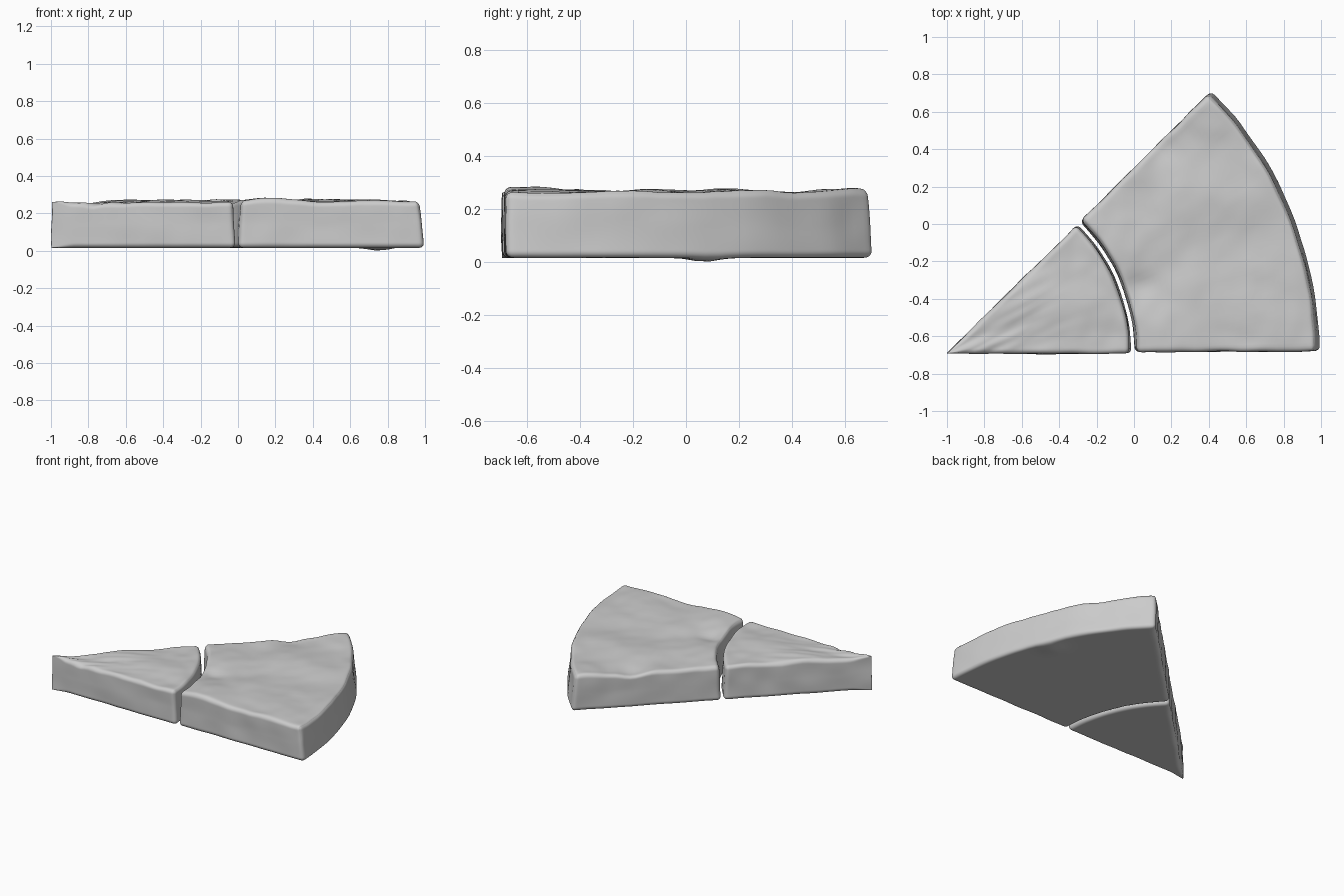
import bpy, bmesh, math
from mathutils import Vector, noise

if "Cube" in bpy.data.objects:
    bpy.data.objects.remove(bpy.data.objects["Cube"])

stone = bpy.data.materials.new("stone grey")
stone.use_nodes = True
grey = (0.6, 0.6, 0.6, 1)
stone.diffuse_color = grey
stone.node_tree.nodes["Principled BSDF"].inputs["Base Color"].default_value = grey

APEX = Vector((-1.0, -0.693, 0))
STEPS = 44


def bump(x, y, cx, cy, size):
    return math.exp(-((x - cx) ** 2 + (y - cy) ** 2) / size ** 2)


def rounded(point, half, radius):
    """Round off the corners of a box surface point."""
    core = Vector([max(-h + radius, min(h - radius, c)) for c, h in zip(point, half)])
    out = point - core
    return core + out.normalized() * radius if out.length > 1e-6 else point


def top_height(x, y):
    h = 0.265 + 0.018 * noise.noise(Vector((x * 3.5, y * 3.5, 2)))
    h += 0.005 * noise.noise(Vector((x * 11, y * 11, 5)))
    h += 0.012 * bump(x, y, 0.2, -0.62, 0.2) + 0.01 * bump(x, y, 0.4, 0.62, 0.15)
    h -= 0.02 * bump(x, y, 0.13, 0.4, 0.1)             # chipped edge
    h -= 0.014 * bump(x, y, 0.02, -0.33, 0.08)         # chip by the crack
    # worn streaks running out of the tip
    wear = bump(x, y, -0.85, -0.55, 0.33)
    across = (x + 1) * 0.5 - (y + 0.69)
    return h - wear * (0.012 + 0.014 * noise.noise(Vector((x * 4, across * 22, 0))))


def slab(name, r0, r1, a0, a1, taper_in, taper_out):
    """Curved wedge block: a finely divided box bent round the tip."""
    bm = bmesh.new()
    bmesh.ops.create_cube(bm, size=2)
    bmesh.ops.subdivide_edges(bm, edges=bm.edges[:], cuts=STEPS - 1, use_grid_fill=True)
    for v in bm.verts:
        # crowd the rows towards the edges
        p = Vector([math.sin(c * math.pi / 2) for c in v.co])
        r_mid, r_half = (r0 + r1) / 2, (r1 - r0) / 2
        a_mid, a_half = math.radians(a0 + a1) / 2, math.radians(a1 - a0) / 2
        width = (r_mid + p.x * r_half) * a_half
        half = Vector((r_half, width, 0.125))
        q = rounded(Vector([a * b for a, b in zip(p, half)]), half, min(0.028, width * 0.6))
        f = (q.z + 0.125) / 0.25
        r = r_mid + q.x
        r += f * (taper_in * max(0, -p.x) ** 4 - taper_out * max(0, p.x) ** 4)
        a = a_mid + q.y / width * a_half
        x, y = APEX.x + r * math.cos(a), APEX.y + r * math.sin(a)
        z = 0.016 + f * (top_height(x, y) - 0.016)
        z -= (1 - f) * 0.015 * bump(x, y, 0.75, 0.07, 0.07)
        # hand-worn unevenness on the walls
        wob = noise.noise_vector(Vector((x, y, z)) * 7)
        v.co = (x + wob.x * 0.006, y + wob.y * 0.006, z)
    mesh = bpy.data.meshes.new(name)
    bm.to_mesh(mesh)
    bm.free()
    mesh.materials.append(stone)
    mesh.shade_smooth()
    ob = bpy.data.objects.new(name, mesh)
    bpy.context.collection.objects.link(ob)


slab("inner_stone", 0.004, 0.985, 0, 44.7, 0, 0.012)
slab("outer_stone", 1.0, 1.994, 0.4, 44.8, 0.015, 0.025)
